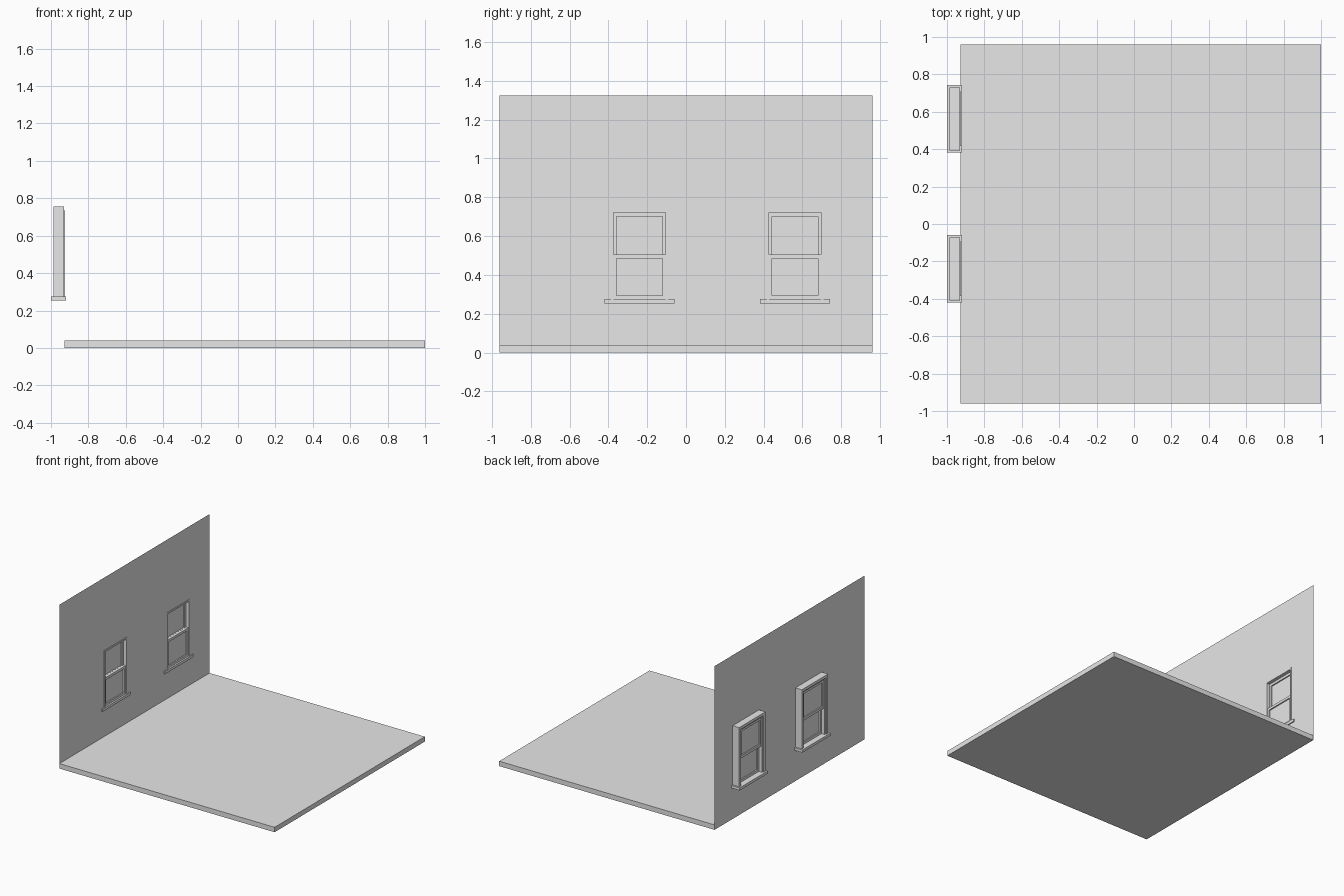
import bpy
import bmesh

cube = bpy.data.objects.get("Cube")
if cube:
    bpy.data.objects.remove(cube, do_unlink=True)

# Single plaster grey used on every part
grey = bpy.data.materials.new("plain_grey")
grey.use_nodes = True
grey.diffuse_color = (0.8, 0.8, 0.8, 1)
grey.node_tree.nodes["Principled BSDF"].inputs["Base Color"].default_value = (0.8, 0.8, 0.8, 1)

WALL_X = -0.928
DEPTH = 0.96
HEIGHT = 1.325
SILL_TOP = 0.275
CENTRES = {"front": -0.24, "back": 0.562}


def finish(name, bm):
    bmesh.ops.recalc_face_normals(bm, faces=bm.faces)
    mesh = bpy.data.meshes.new(name)
    bm.to_mesh(mesh)
    bm.free()
    mesh.materials.append(grey)
    obj = bpy.data.objects.new(name, mesh)
    bpy.context.collection.objects.link(obj)
    return obj


def box(name, x, y, z):
    bm = bmesh.new()
    bmesh.ops.create_cube(bm, size=1)
    for v in bm.verts:
        for axis, (low, high) in enumerate((x, y, z)):
            v.co[axis] = high if v.co[axis] > 0 else low
    return finish(name, bm)


def frame(name, x, yc, half, z, side, bottom, top):
    """Rectangular ring with depth along x; bottom and top are rail heights."""
    bm = bmesh.new()

    def loop(depth, h, low, high):
        corners = ((-h, low), (h, low), (h, high), (-h, high))
        return [bm.verts.new((depth, yc + dy, cz)) for dy, cz in corners]

    loops = []
    for depth in x:
        loops.append((loop(depth, half, *z),
                      loop(depth, half - side, z[0] + bottom, z[1] - top)))
    (o0, i0), (o1, i1) = loops
    for a, b in ((o0, o1), (o1, i1), (i1, i0), (i0, o0)):
        for k in range(4):
            n = (k + 1) % 4
            bm.faces.new((a[k], a[n], b[n], b[k]))
    bmesh.ops.remove_doubles(bm, verts=bm.verts, dist=1e-6)
    return finish(name, bm)


def sheet(name, x, ys, zs, is_hole=lambda y, z: False):
    """Thin upright sheet made of cells, leaving out the holes."""
    bm = bmesh.new()
    grid = [[bm.verts.new((x, y, z)) for z in zs] for y in ys]
    for i in range(len(ys) - 1):
        for j in range(len(zs) - 1):
            if not is_hole((ys[i] + ys[i + 1]) / 2, (zs[j] + zs[j + 1]) / 2):
                bm.faces.new((grid[i][j], grid[i + 1][j],
                              grid[i + 1][j + 1], grid[i][j + 1]))
    return finish(name, bm)


# Floor slab
box("floor", (WALL_X + 0.001, 1.0), (-DEPTH, DEPTH), (0, 0.04))

# Wall sheet with two window openings
HOLE = 0.146
HOLE_TOP = 0.735
cuts = [-DEPTH]
for centre in CENTRES.values():
    cuts += [centre - HOLE, centre + HOLE]
cuts.append(DEPTH)
sheet("wall", WALL_X, cuts, [0, SILL_TOP, HOLE_TOP, HEIGHT],
      lambda y, z: SILL_TOP < z < HOLE_TOP
      and any(abs(y - c) < HOLE for c in CENTRES.values()))

# Sash windows
for label, yc in CENTRES.items():
    # Outer casing, inner lining and sill
    frame(label + "_window_casing", (-0.987, -0.929), yc, 0.168,
          (SILL_TOP - 0.01, 0.755), 0.024, 0.01, 0.022)
    frame(label + "_window_lining", (-0.979, -0.925), yc, HOLE,
          (SILL_TOP - 0.01, HOLE_TOP), 0.012, 0.01, 0.014)
    box(label + "_window_sill", (-1.0, -0.919), (yc - 0.18, yc + 0.18),
        (0.254, SILL_TOP + 0.001))
    # Upper sash sits outside, lower sash sits inside
    for part, x0, low, high in (("upper", -0.973, 0.486, 0.721),
                                ("lower", -0.952, SILL_TOP, 0.506)):
        frame(f"{label}_{part}_sash", (x0, x0 + 0.02), yc, 0.134,
              (low, high), 0.016, 0.02, 0.02)
        sheet(f"{label}_{part}_pane", x0 + 0.01, [yc - 0.12, yc + 0.12],
              [low + 0.018, high - 0.018])
